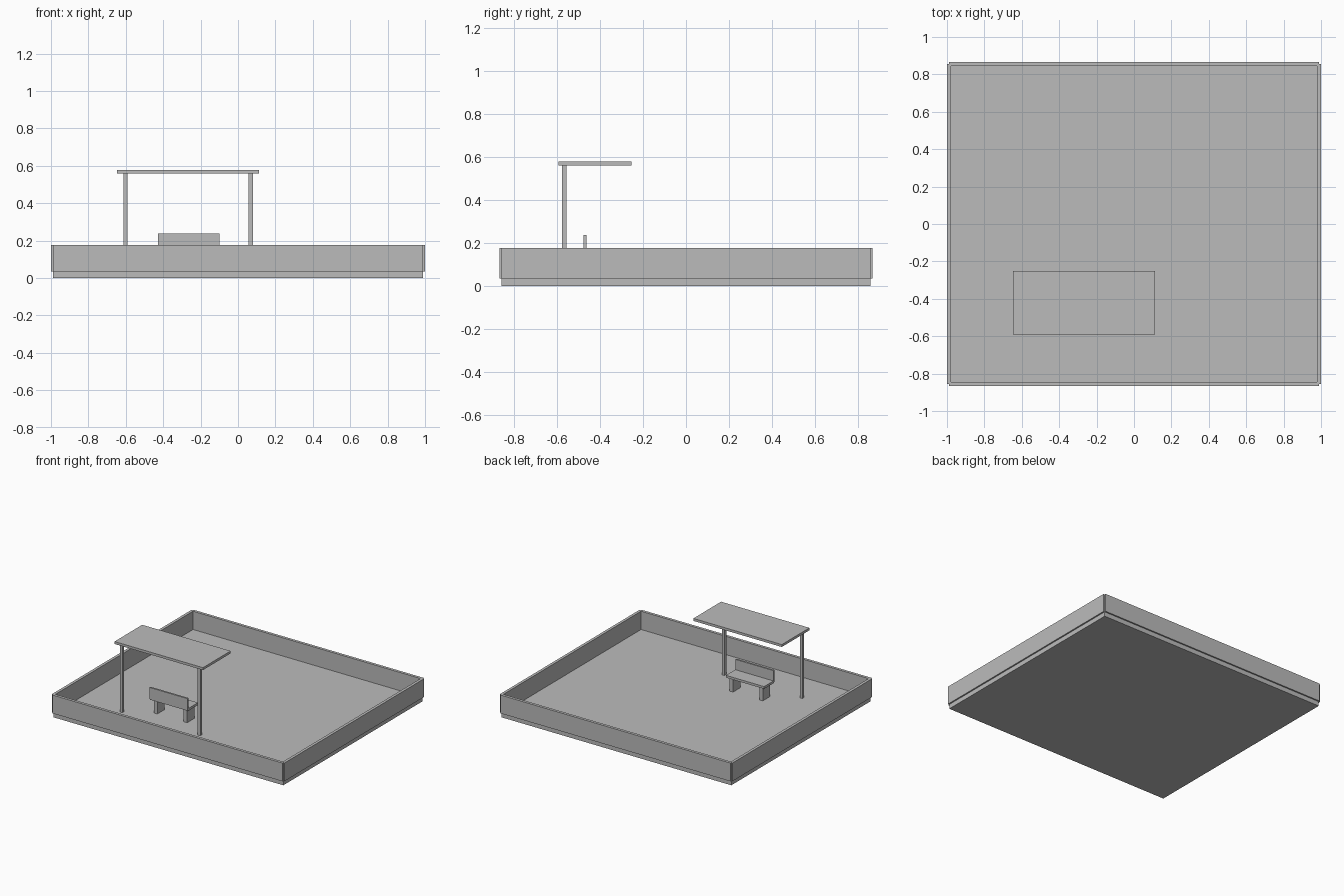
import bpy, bmesh
from mathutils import Vector

if "Cube" in bpy.data.objects:
    bpy.data.objects.remove(bpy.data.objects["Cube"])

grey = bpy.data.materials.new("plain grey")
grey.diffuse_color = (0.5, 0.5, 0.5, 1.0)
grey.use_nodes = True
grey.node_tree.nodes["Principled BSDF"].inputs["Base Color"].default_value = grey.diffuse_color


def box(name, x, y, z):
    """Axis-aligned box from (min, max) ranges."""
    lo, hi = Vector((x[0], y[0], z[0])), Vector((x[1], y[1], z[1]))
    bm = bmesh.new()
    bmesh.ops.create_cube(bm, size=1)
    bmesh.ops.scale(bm, vec=hi - lo, verts=bm.verts)
    mesh = bpy.data.meshes.new(name)
    bm.to_mesh(mesh)
    bm.free()
    mesh.materials.append(grey)
    obj = bpy.data.objects.new(name, mesh)
    obj.location = (lo + hi) / 2
    bpy.context.collection.objects.link(obj)
    return obj


HX, HY = 0.989, 0.856        # half size of the floor slab
T = 0.011                    # half wall thickness
FLOOR, WALL_TOP = 0.035, 0.177

# Floor slab
box("floor_slab", (-HX, HX), (-HY, HY), (0, FLOOR))

# Perimeter walls, centred on the slab edges
for side, s in (("front", -1), ("back", 1)):
    box(side + "_wall", (-HX, HX), (s * HY - T, s * HY + T), (FLOOR, WALL_TOP))
for side, s in (("left", -1), ("right", 1)):
    box(side + "_wall", (s * HX - T, s * HX + T), (-HY, HY), (FLOOR, WALL_TOP))

# Shelter: flat roof on two posts
CX = -0.267
box("shelter_roof", (CX - 0.38, CX + 0.38), (-0.592, -0.252), (0.56, 0.579))
for side, s in (("left", -1), ("right", 1)):
    px = CX + s * 0.335
    box(side + "_shelter_post", (px - T, px + T), (-0.576, -0.554), (FLOOR, 0.56))

# Bench under the roof
BX = -0.264
box("bench_seat", (BX - 0.164, BX + 0.164), (-0.47, -0.348), (0.139, 0.157))
box("bench_backrest", (BX - 0.164, BX + 0.164), (-0.477, -0.463), (0.147, 0.237))
for side, s in (("left", -1), ("right", 1)):
    lx = BX + s * 0.128
    box(side + "_bench_leg", (lx - 0.015, lx + 0.015), (-0.452, -0.362), (FLOOR, 0.139))
